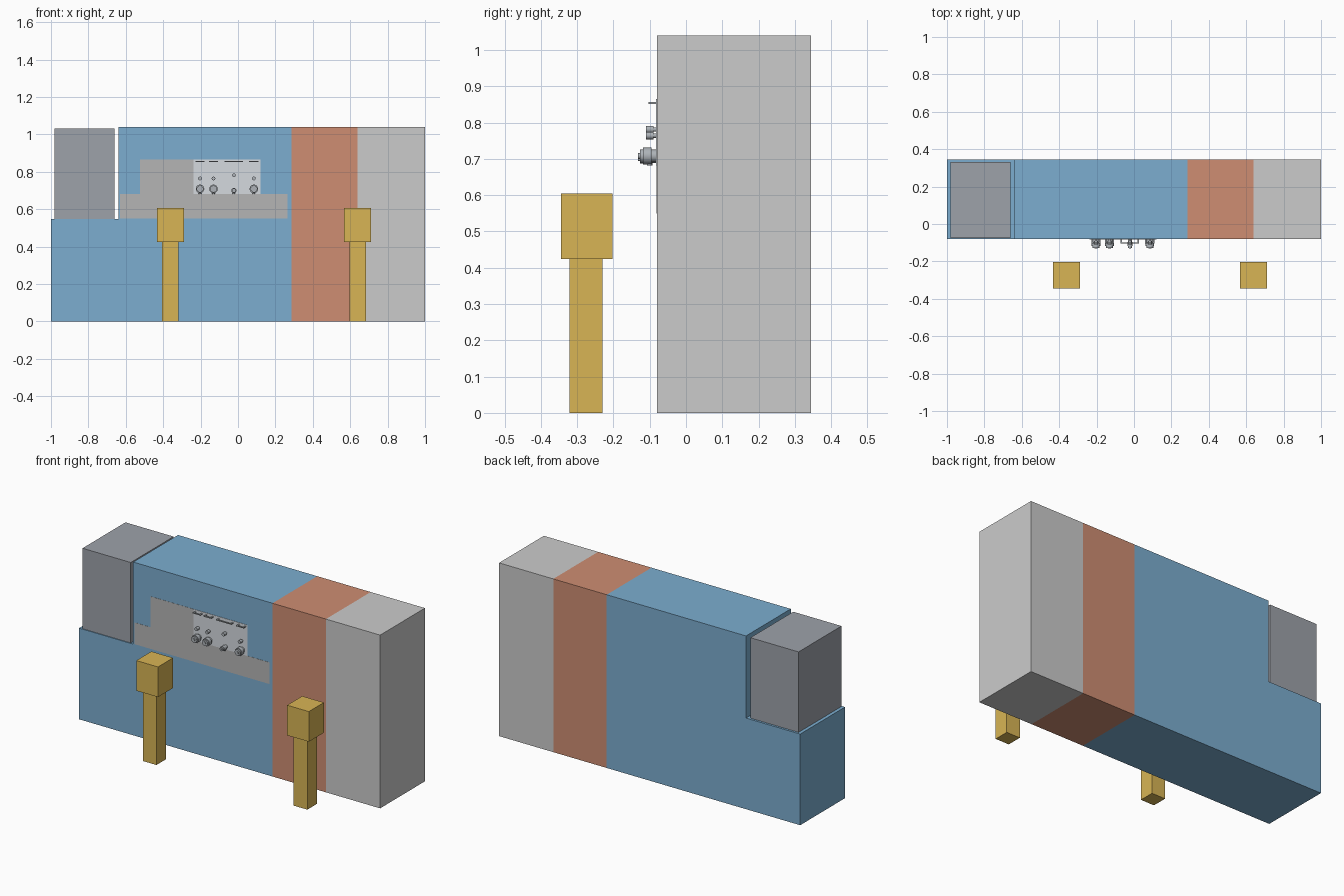
import bpy, bmesh, math
from mathutils import Matrix, Vector

if "Cube" in bpy.data.objects:
    bpy.data.objects.remove(bpy.data.objects["Cube"])


def material(name, r, g, b):
    m = bpy.data.materials.new(name)
    m.diffuse_color = (r, g, b, 1)
    m.use_nodes = True
    m.node_tree.nodes["Principled BSDF"].inputs["Base Color"].default_value = m.diffuse_color
    return m


BLUE = material("blue_paint", 0.20, 0.42, 0.63)
ORANGE = material("orange_paint", 0.62, 0.27, 0.17)
YELLOW = material("yellow_paint", 0.69, 0.46, 0.09)
DARK = material("dark_grey", 0.34, 0.36, 0.40)
PANEL = material("panel_grey", 0.46, 0.46, 0.46)
PALE = material("pale_plate", 0.66, 0.70, 0.74)
STEEL = material("steel", 0.42, 0.45, 0.48)

FRONT, BACK = -0.08, 0.345


def finish(name, bm, mat=None, smooth=False):
    bmesh.ops.recalc_face_normals(bm, faces=bm.faces[:])
    me = bpy.data.meshes.new(name)
    bm.to_mesh(me)
    bm.free()
    ob = bpy.data.objects.new(name, me)
    bpy.context.collection.objects.link(ob)
    if mat:
        me.materials.append(mat)
    if smooth:
        bpy.context.view_layer.objects.active = ob
        ob.select_set(True)
        bpy.ops.object.shade_smooth_by_angle(angle=math.radians(35))
        ob.select_set(False)
    return ob


def add_box(bm, x0, x1, y0, y1, z0, z1):
    mat = Matrix.Translation(((x0 + x1) / 2, (y0 + y1) / 2, (z0 + z1) / 2))
    mat = mat @ Matrix.Diagonal((x1 - x0, y1 - y0, z1 - z0, 1))
    bmesh.ops.create_cube(bm, size=1, matrix=mat)


def box(name, bounds, mat=None):
    bm = bmesh.new()
    add_box(bm, *bounds)
    return finish(name, bm, mat)


def add_rod(bm, x, z, r, y0, y1, sides=24):
    """Cylinder pointing along y."""
    mat = Matrix.Translation((x, (y0 + y1) / 2, z)) @ Matrix.Rotation(math.pi / 2, 4, 'X')
    bmesh.ops.create_cone(bm, cap_ends=True, segments=sides, radius1=r, radius2=r,
                          depth=abs(y1 - y0), matrix=mat)


# Main body: L-shaped front profile pushed back through the depth
bm = bmesh.new()
profile = [(-1, 0), (0.285, 0), (0.285, 1.04), (-0.64, 1.04), (-0.64, 0.547), (-1, 0.547)]
face = bm.faces.new([bm.verts.new((x, FRONT, z)) for x, z in profile])
out = bmesh.ops.extrude_face_region(bm, geom=[face])
bmesh.ops.translate(bm, vec=Vector((0, BACK - FRONT, 0)),
                    verts=[v for v in out["geom"] if isinstance(v, bmesh.types.BMVert)])
finish("main_body", bm, BLUE)

# End sections and the cabinet standing in the notch
box("orange_section", (0.285, 0.64, FRONT, BACK, 0, 1.04), ORANGE)
box("grey_end_section", (0.64, 1.0, FRONT, BACK, 0, 1.04))
box("side_cabinet", (-0.98, -0.66, -0.075, 0.332, 0.54, 1.03), DARK)

# Flush panels on the front
box("lower_panel", (-0.63, 0.265, FRONT - 0.001, FRONT + 0.01, 0.55, 0.68), PANEL)
box("upper_panel", (-0.525, -0.237, FRONT - 0.001, FRONT + 0.01, 0.68, 0.865), PANEL)
box("instrument_plate", (-0.237, 0.12, FRONT - 0.002, FRONT + 0.01, 0.68, 0.865), PALE)

# Controls: x, large knob radius and height, small knob height, handle half width
controls = [(-0.203, 0.023, 0.708, 0.764, 0.025), (-0.131, 0.023, 0.708, 0.764, 0.025),
            (-0.022, 0.014, 0.699, 0.781, 0.05), (0.085, 0.023, 0.708, 0.764, 0.025)]
for i, (x, r, z, zs, w) in enumerate(controls, 1):
    # Stepped regulator with a short pipe below
    bm = bmesh.new()
    add_rod(bm, x, z, r * 0.75, FRONT, -0.095)
    add_rod(bm, x, z, r, -0.095, -0.118)
    add_rod(bm, x, z, r * 0.8, -0.118, -0.127)
    add_rod(bm, x, z, r * 0.35, -0.127, -0.132, 12)
    bmesh.ops.create_cone(bm, cap_ends=True, segments=16, radius1=0.007, radius2=0.007,
                          depth=0.025, matrix=Matrix.Translation((x, -0.1, 0.694)))
    finish(f"regulator_{i}", bm, STEEL, True)

    # Small button with a collar
    bm = bmesh.new()
    add_rod(bm, x, zs, 0.006, FRONT, -0.1, 16)
    add_rod(bm, x, zs, 0.010, -0.09, -0.11, 16)
    finish(f"small_knob_{i}", bm, STEEL, True)

    # Thin bracket handle along the top of the plate
    bm = bmesh.new()
    add_box(bm, x - w, x + w, -0.104, -0.098, 0.851, 0.856)
    for s in (-1, 1):
        cx = x + s * (w - 0.004)
        add_box(bm, cx - 0.004, cx + 0.004, -0.1, FRONT, 0.851, 0.856)
    finish(f"top_handle_{i}", bm, STEEL)

# Two yellow posts with wide heads
for side, x in (("left", -0.362), ("right", 0.64)):
    box(f"{side}_post", (x - 0.045, x + 0.045, -0.321, -0.23, 0, 0.424), YELLOW)
    box(f"{side}_post_head", (x - 0.072, x + 0.072, -0.345, -0.202, 0.424, 0.605), YELLOW)
